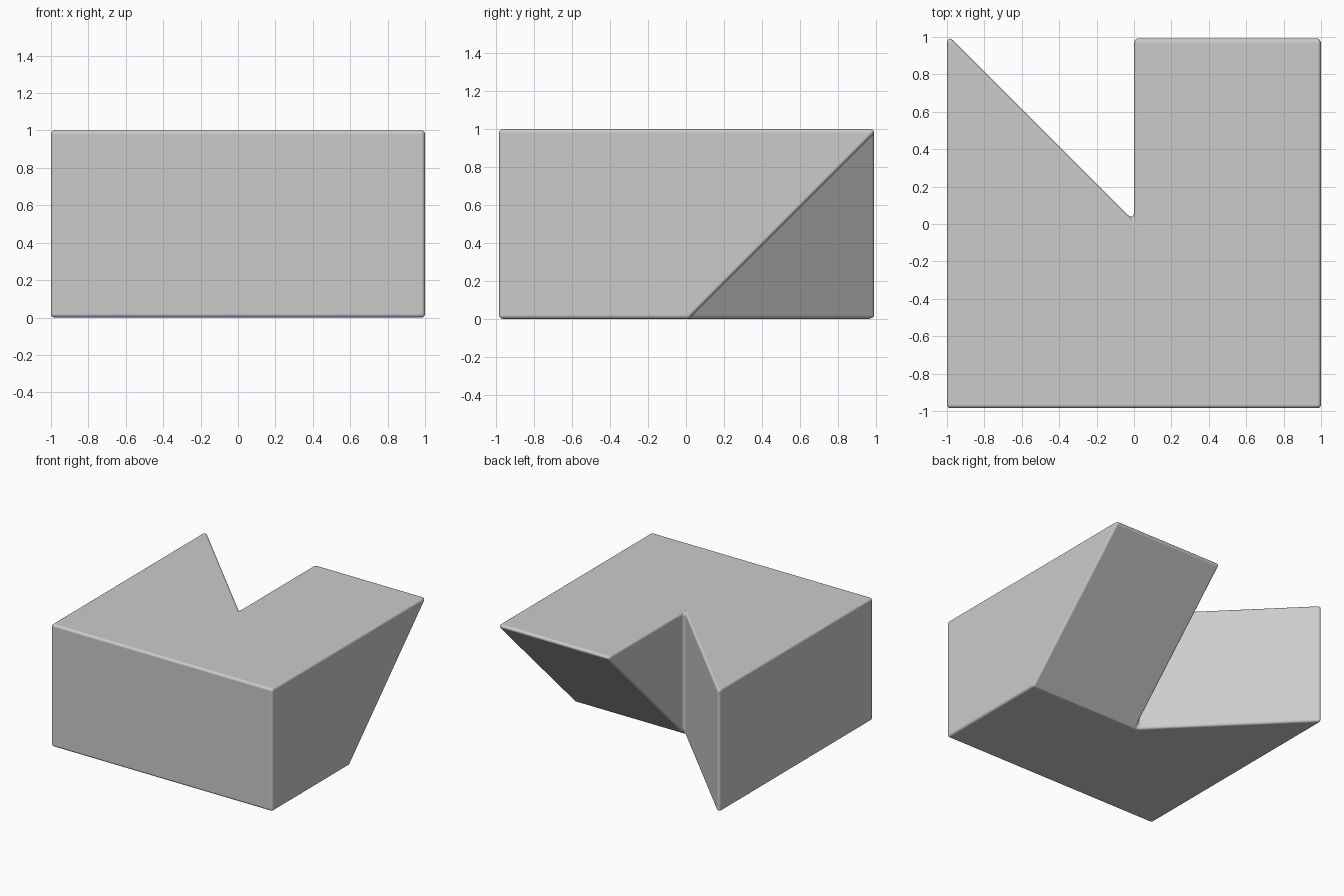
import bpy, bmesh, math

if "Cube" in bpy.data.objects:
    bpy.data.objects.remove(bpy.data.objects["Cube"])

R = 0.02            # constant fillet radius
F, M, B = -0.985, 0.015, 1.015   # front, notch root and back before rounding

# Plan outlines: the right arm slopes in to the notch root at the bottom
top = [(-1, F), (1, F), (1, B), (0, B), (0, M), (-1, B)]
bottom = [(x, M) if x >= 0 and y == B else (x, y) for x, y in top]

bm = bmesh.new()
tv = [bm.verts.new((x, y, 1)) for x, y in top]
bv = [bm.verts.new((x, y, 0)) for x, y in bottom]
bm.faces.new(tv)
bm.faces.new(bv[::-1])
n = len(tv)
for i in range(n):
    j = (i + 1) % n
    bm.faces.new((bv[i], bv[j], tv[j], tv[i]))
bmesh.ops.remove_doubles(bm, verts=bm.verts, dist=1e-5)
bmesh.ops.recalc_face_normals(bm, faces=bm.faces)

# Edge weights give every edge the same radius whatever its angle
bm.normal_update()
widths = [R * math.tan(e.calc_face_angle(0) / 2) for e in bm.edges]
widest = max(widths)
layer = bm.edges.layers.float.new("bevel_weight_edge")
for e, w in zip(bm.edges, widths):
    e[layer] = w / widest

mesh = bpy.data.meshes.new("notched_block")
bm.to_mesh(mesh)
bm.free()
block = bpy.data.objects.new("notched_block", mesh)
bpy.context.collection.objects.link(block)

# Rounded edges
bevel = block.modifiers.new("rounded_edges", "BEVEL")
bevel.limit_method = "WEIGHT"
bevel.offset_type = "OFFSET"
bevel.width = widest
bevel.segments = 4
bevel.use_clamp_overlap = False
bevel.harden_normals = True

bpy.context.view_layer.objects.active = block
block.select_set(True)
bpy.ops.object.shade_smooth_by_angle(angle=math.radians(40))
